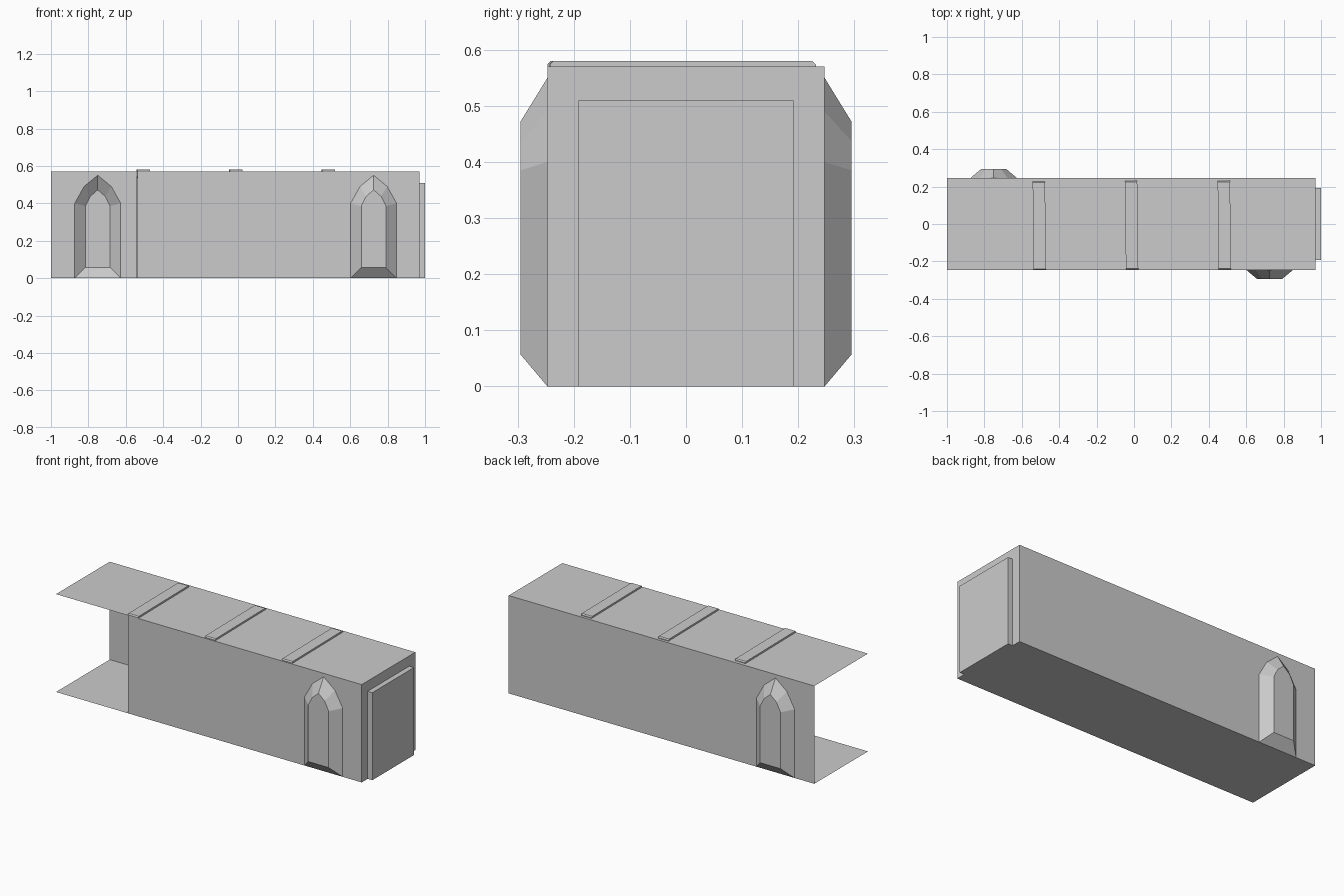
import bpy, bmesh
from mathutils import Vector

if "Cube" in bpy.data.objects:
    bpy.data.objects.remove(bpy.data.objects["Cube"])

X0, X1, W, H = -1.0, 0.97, 0.247, 0.57


def finish(bm, name):
    mesh = bpy.data.meshes.new(name)
    bm.to_mesh(mesh)
    bm.free()
    ob = bpy.data.objects.new(name, mesh)
    bpy.context.collection.objects.link(ob)
    return ob


def mirrored(half):
    """Left-to-right outline from right-half points listed bottom to top."""
    left = [(-u, z) for u, z in half]
    right = [(u, z) for u, z in reversed(half) if u > 0]
    return left + right


def wall(name, u0, u1, place, centre=None, mouth=(), back=(), depth=0):
    """Single-sheet wall with an optional recess pushed outward."""
    bm = bmesh.new()
    vert = lambda u, z, d=0: bm.verts.new(place(u, z, d))
    m = [vert(centre + u, z) for u, z in mouth]
    b = [vert(centre + u, z, depth) for u, z in back]
    sheet = bm.faces.new([vert(u0, 0)] + m + [vert(u1, 0), vert(u1, H), vert(u0, H)])
    if b:
        bm.faces.new(b)
        for i in range(len(m)):
            j = (i + 1) % len(m)
            bm.faces.new((m[i], m[j], b[j], b[i]))
    bmesh.ops.recalc_face_normals(bm, faces=bm.faces[:])
    bm.normal_update()
    outward = Vector(place(0, 0, 1)) - Vector(place(0, 0, 0))
    if sheet.normal.dot(outward) < 0:
        bmesh.ops.reverse_faces(bm, faces=bm.faces[:])
    return finish(bm, name)


# Floor and roof sheets
for name, z in (("floor", 0), ("roof", H)):
    bm = bmesh.new()
    pts = [(X0, -W, z), (X1, -W, z), (X1, W, z), (X0, W, z)]
    if z == 0:
        pts.reverse()
    bm.faces.new([bm.verts.new(p) for p in pts])
    finish(bm, name)

# Side walls with pointed alcoves; the front wall leaves a side opening
mouth = mirrored([(0.123, 0), (0.123, 0.40), (0.073, 0.49), (0, 0.55)])
back = mirrored([(0.066, 0.057), (0.066, 0.385), (0.04, 0.437), (0, 0.472)])
wall("back_wall", X0, X1, lambda u, z, d: (u, W + d, z), -0.75, mouth, back, 0.048)
wall("front_wall", -0.533, X1, lambda u, z, d: (u, -W - d, z), 0.725, mouth, back, 0.048)

# End wall with shallow door recess
door = mirrored([(0.192, 0), (0.192, 0.51)])
wall("door_wall", -W, W, lambda u, z, d: (X1 + d, u, z), 0, door, door, 0.03)

# Arched ribs lining the corridor, tops showing through the roof
outer = mirrored([(0.237, 0), (0.237, 0.574), (0.231, 0.58)])
inner = mirrored([(0.207, 0), (0.207, 0.535), (0.201, 0.541)])
for i, (x, y) in enumerate(((-0.506, -0.0098), (-0.013, -0.006), (0.483, -0.006))):
    bm = bmesh.new()
    rings = []
    for dx in (-0.033, 0.033):
        rings.append([[bm.verts.new((dx, u, z)) for u, z in p] for p in (outer, inner)])
    (o0, i0), (o1, i1) = rings
    for k in range(len(outer) - 1):
        for a, b in ((o0, o1), (o1, i1), (i1, i0), (i0, o0)):
            bm.faces.new((a[k], a[k + 1], b[k + 1], b[k]))
    for k in (0, -1):
        bm.faces.new((o0[k], o1[k], i1[k], i0[k]))
    bmesh.ops.recalc_face_normals(bm, faces=bm.faces[:])
    rib = finish(bm, f"arch_rib_{i + 1}")
    rib.location = (x, y, 0)
    rib.rotation_euler.z = 0.012
